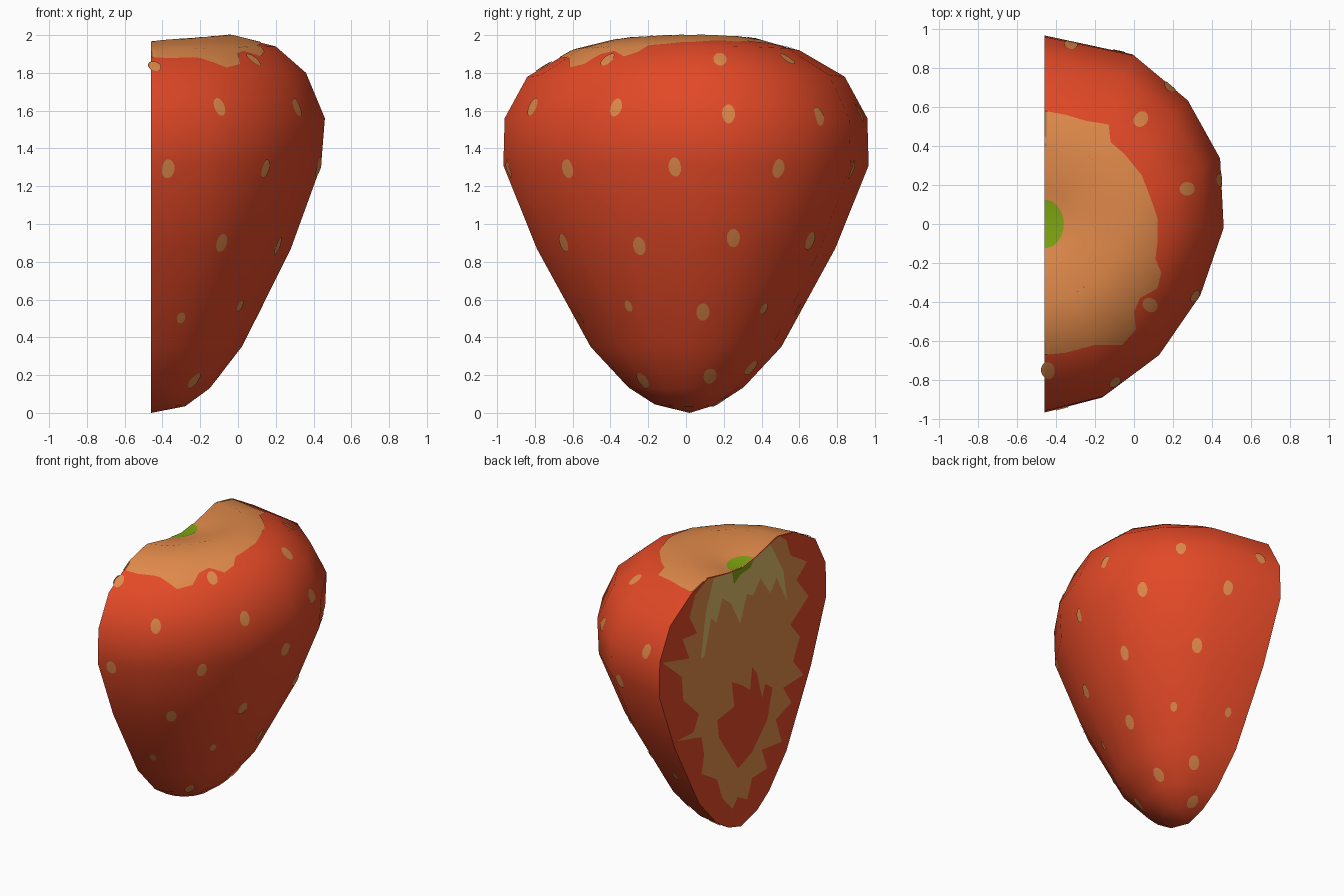
import bpy, bmesh, math
from mathutils import Vector
from mathutils.bvhtree import BVHTree

if "Cube" in bpy.data.objects:
    bpy.data.objects.remove(bpy.data.objects["Cube"])

CUT = -0.46  # x of the flat cut face


def material(name, rgb):
    m = bpy.data.materials.new(name)
    m.diffuse_color = (*rgb, 1)
    m.use_nodes = True
    m.node_tree.nodes["Principled BSDF"].inputs["Base Color"].default_value = m.diffuse_color
    return m


RED = material("berry red", (0.76, 0.066, 0.02))
TAN = material("seed orange", (0.74, 0.25, 0.068))
CREAM = material("pale cream", (0.74, 0.51, 0.14))
GREEN = material("stem green", (0.21, 0.37, 0.005))


def finish(bm, name, mat):
    me = bpy.data.meshes.new(name)
    bm.to_mesh(me)
    bm.free()
    ob = bpy.data.objects.new(name, me)
    bpy.context.collection.objects.link(ob)
    me.materials.append(mat)
    return ob


# half berry body: half rings lofted from the tip to the dimple
SHAPE = [(0, -1), (0.33, -0.92), (0.64, -0.70), (0.87, -0.38), (1, -0.02),
         (0.98, 0.35), (0.80, 0.66), (0.50, 0.90), (0, 1)]
# z at the cut, z at the outer side, x radius, y radius
RINGS = [(0.045, 0.035, 0.18, 0.165), (0.135, 0.13, 0.31, 0.305), (0.35, 0.35, 0.48, 0.505),
         (0.87, 0.87, 0.74, 0.79), (1.31, 1.31, 0.90, 0.967), (1.56, 1.56, 0.92, 0.96),
         (1.78, 1.80, 0.82, 0.84), (1.92, 1.94, 0.66, 0.60), (1.965, 2.0, 0.42, 0.40),
         (1.91, 1.925, 0.16, 0.16)]
bm = bmesh.new()
rows = [[bm.verts.new((CUT + sx * rx, sy * ry, zc + (zo - zc) * sx)) for sx, sy in SHAPE]
        for zc, zo, rx, ry in RINGS]
tip = bm.verts.new((CUT, 0.02, 0))
dimple = bm.verts.new((CUT, 0, 1.89))
for i in range(len(SHAPE) - 1):
    bm.faces.new((tip, rows[0][i + 1], rows[0][i]))
    bm.faces.new((dimple, rows[-1][i], rows[-1][i + 1]))
    for a, b in zip(rows, rows[1:]):
        bm.faces.new((a[i], a[i + 1], b[i + 1], b[i]))
cut = bm.faces.new([tip] + [r[0] for r in rows] + [dimple] + [r[-1] for r in reversed(rows)])
bmesh.ops.recalc_face_normals(bm, faces=bm.faces)
bmesh.ops.triangulate(bm, faces=[cut])
bm.normal_update()
tree = BVHTree.FromBMesh(bm)
body = finish(bm, "berry_body", RED)
bpy.context.view_layer.objects.active = body
body.select_set(True)
bpy.ops.object.shade_smooth_by_angle(angle=math.radians(60))


def match_shading(ob):
    """Take the smooth normals of the body below the plate."""
    ob.data.shade_smooth()
    m = ob.modifiers.new("body normals", 'DATA_TRANSFER')
    m.object = body
    m.use_loop_data = True
    m.data_types_loops = {'CUSTOM_NORMAL'}
    m.loop_mapping = 'POLYINTERP_NEAREST'


def top_patch(name, outline, mat, lift, steps, rounds):
    """Polar patch dropped onto the top of the body."""
    pts = []
    for (x0, y0), (x1, y1) in zip(outline, outline[1:]):
        pts += [(x0 + (x1 - x0) * k / steps, y0 + (y1 - y0) * k / steps) for k in range(steps)]
    pts.append(outline[-1])
    bm = bmesh.new()

    def drop(x, y):
        hit = tree.ray_cast(Vector((max(x, CUT + 0.001), y, 3)), Vector((0, 0, -1)))[0]
        return bm.verts.new((x, y, hit.z + lift))

    mid = drop(CUT, 0.0003)
    rings = [[drop(CUT + (x - CUT) * k / rounds, y * k / rounds) for x, y in pts]
             for k in range(1, rounds + 1)]
    for i in range(len(pts) - 1):
        bm.faces.new((mid, rings[0][i], rings[0][i + 1]))
        for a, b in zip(rings, rings[1:]):
            bm.faces.new((a[i], b[i], b[i + 1], a[i + 1]))
    match_shading(finish(bm, name, mat))


# pale shoulder around the stem and the stem scar
SHOULDER = [(-0.46, -0.67), (-0.35, -0.66), (-0.20, -0.62), (-0.06, -0.62), (0.01, -0.54),
            (0.0, -0.45), (0.03, -0.38), (0.12, -0.33), (0.14, -0.25), (0.11, -0.18),
            (0.12, -0.10), (0.12, 0.03), (0.09, 0.12), (0.04, 0.25), (-0.05, 0.36),
            (-0.12, 0.42), (-0.13, 0.51), (-0.25, 0.53), (-0.35, 0.56), (-0.46, 0.58)]
top_patch("shoulder_patch", SHOULDER, TAN, 0.004, 4, 24)
SCAR = [(CUT + 0.1 * math.cos(a), 0.125 * math.sin(a))
        for a in (math.radians(-90 + 15 * k) for k in range(13))]
top_patch("stem_scar", SCAR, GREEN, 0.008, 1, 4)

# seeds: approximate centre and half width, half height
SEEDS = [(-0.44, -0.76, 1.85), (0.10, -0.43, 1.90), (0.27, 0.18, 1.87), (0.03, 0.53, 1.86),
         (-0.085, -0.83, 1.63), (0.32, -0.375, 1.62), (0.43, 0.225, 1.58), (0.18, 0.70, 1.57),
         (-0.32, 0.94, 1.60), (-0.37, -0.94, 1.29), (0.15, -0.63, 1.29), (0.43, -0.06, 1.30),
         (0.32, 0.48, 1.30), (-0.08, 0.87, 1.29), (-0.07, -0.67, 0.89), (0.22, -0.25, 0.88),
         (0.28, 0.25, 0.93), (-0.01, 0.64, 0.92), (-0.30, -0.56, 0.50), (0.02, -0.31, 0.56),
         (0.12, 0.09, 0.53), (-0.01, 0.40, 0.56), (-0.33, 0.55, 0.57), (-0.23, -0.23, 0.17),
         (-0.10, 0.13, 0.19), (-0.22, 0.36, 0.22), (-0.36, 0.17, 0.07)]
bm = bmesh.new()
for p in SEEDS:
    c, n = tree.find_nearest(Vector(p))[:2]
    up = (Vector((0, 0, 1)) - n * n.z).normalized()
    side = up.cross(n)
    small = 0.45 < c.z < 0.6 and abs(c.y) > 0.2
    w, h = (0.023, 0.033) if small else (0.035, 0.052)

    def stick(r, a):
        q = c + side * (w * r * math.cos(a)) + up * (h * r * math.sin(a))
        hit = tree.ray_cast(q + n * 0.15, -n)[0] or q
        return bm.verts.new(hit + n * 0.005)

    mid = stick(0, 0)
    inner, outer = [[stick(r, math.tau * k / 14) for k in range(14)] for r in (0.5, 1)]
    for k in range(14):
        j = (k + 1) % 14
        bm.faces.new((mid, inner[k], inner[j]))
        bm.faces.new((inner[k], outer[k], outer[j], inner[j]))
match_shading(finish(bm, "seeds", TAN))


# cut face markings as thin layered plates, outlines in (y, z)
def cut_plate(name, outline, mat, layer):
    bm = bmesh.new()
    f = bm.faces.new([bm.verts.new((CUT - 0.002 * layer, y, z)) for y, z in outline])
    f.normal_update()
    if f.normal.x > 0:
        f.normal_flip()
    bmesh.ops.triangulate(bm, faces=[f])
    finish(bm, name, mat)


FLESH = [(0.0, 1.89), (0.16, 1.91), (0.41, 1.96), (0.55, 1.90), (0.62, 1.76), (0.53, 1.61),
         (0.70, 1.63), (0.62, 1.46), (0.93, 1.545), (0.71, 1.36), (0.69, 1.18), (0.51, 1.01),
         (0.57, 0.90), (0.77, 0.91), (0.48, 0.83), (0.45, 0.69), (0.48, 0.56), (0.30, 0.45),
         (0.24, 0.29), (0.12, 0.165), (0.06, 0.23), (-0.05, 0.17), (-0.105, 0.305),
         (-0.28, 0.31), (-0.22, 0.47), (-0.45, 0.44), (-0.38, 0.63), (-0.56, 0.685),
         (-0.465, 0.83), (-0.70, 0.835), (-0.58, 0.98), (-0.66, 1.13), (-0.55, 1.26),
         (-0.76, 1.39), (-0.62, 1.56), (-0.74, 1.65), (-0.55, 1.77), (-0.50, 1.90),
         (-0.42, 1.96), (-0.16, 1.91)]
HEART = [(0.13, 1.10), (0.105, 0.91), (0.30, 0.885), (0.28, 0.75), (0.06, 0.44),
         (-0.105, 0.50), (-0.28, 0.67), (-0.34, 0.88), (-0.255, 0.94), (-0.22, 0.85),
         (-0.16, 1.05), (-0.105, 1.12), (-0.08, 0.96), (0.01, 1.03)]
STRANDS = [(0.0, 1.89), (0.16, 1.91), (0.34, 1.94), (0.43, 1.74), (0.49, 1.41), (0.45, 1.41),
           (0.37, 1.66), (0.31, 1.60), (0.24, 1.755), (0.14, 1.68), (0.035, 1.49),
           (-0.045, 1.68), (-0.115, 1.64), (-0.20, 1.735), (-0.315, 1.58), (-0.385, 1.67),
           (-0.51, 1.45), (-0.465, 1.69), (-0.315, 1.94), (-0.16, 1.91)]
DROP = [(0.0, 1.89), (0.13, 1.905), (0.11, 1.81), (0.04, 1.85), (-0.08, 1.86), (-0.13, 1.905)]
cut_plate("cut_flesh", FLESH, TAN, 1)
cut_plate("cut_heart", HEART, RED, 2)
cut_plate("cut_strands", STRANDS, CREAM, 2)
cut_plate("cut_stem_drop", DROP, GREEN, 3)
